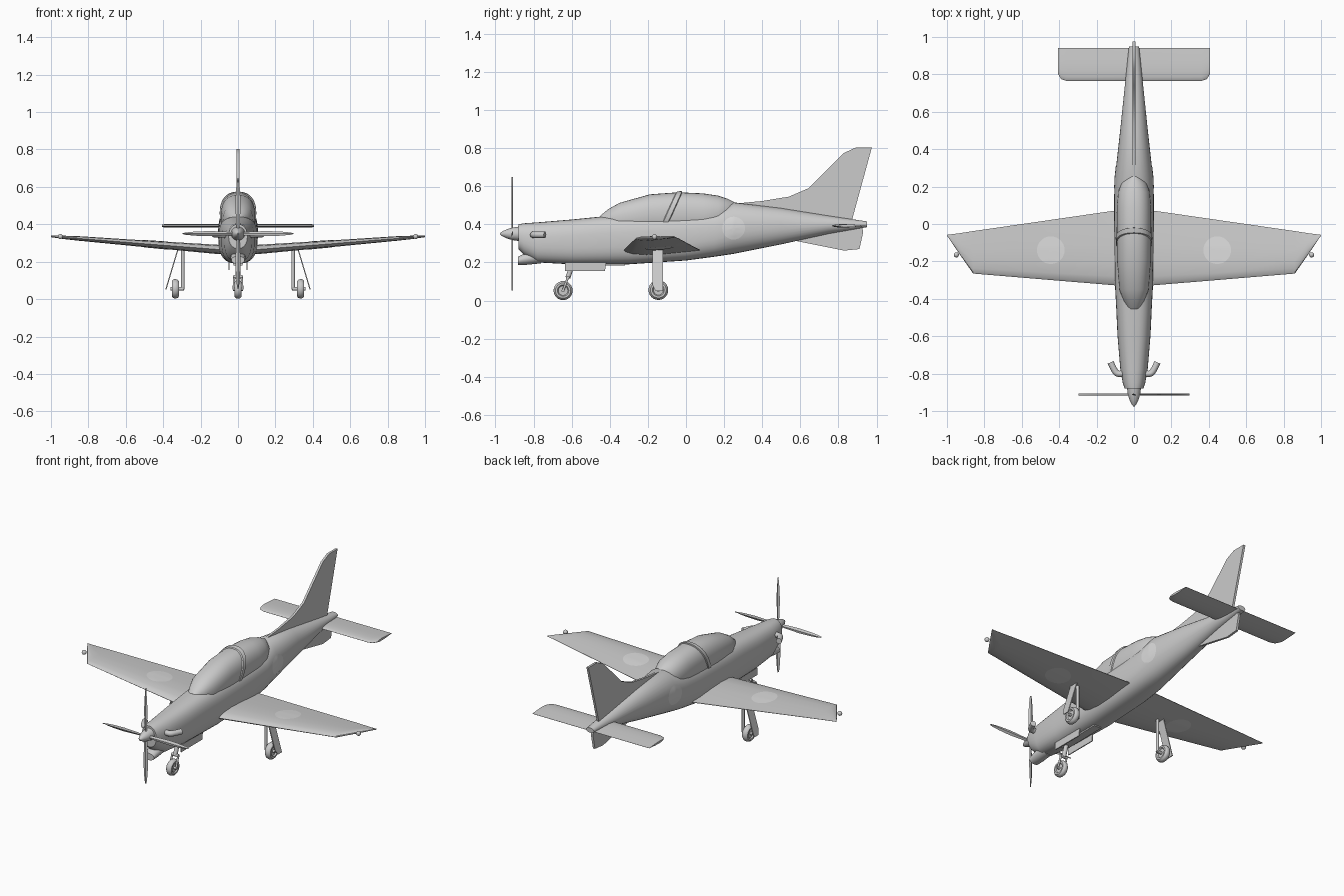
import bpy, bmesh, math
from mathutils import Vector, Matrix
from mathutils.bvhtree import BVHTree

if "Cube" in bpy.data.objects:
    bpy.data.objects.remove(bpy.data.objects["Cube"])


def material(name, v):
    m = bpy.data.materials.new(name)
    m.diffuse_color = (v, v, v, 1)
    m.use_nodes = True
    m.node_tree.nodes["Principled BSDF"].inputs["Base Color"].default_value = m.diffuse_color
    return m


GREY = material("body grey", 0.6)
LIGHT = material("marking light grey", 0.7)


def finish(name, bm, mat=GREY, angle=35, normals=True):
    if normals:
        bmesh.ops.recalc_face_normals(bm, faces=bm.faces)
    me = bpy.data.meshes.new(name)
    bm.to_mesh(me)
    bm.free()
    me.materials.append(mat)
    me.shade_smooth()
    me.set_sharp_from_angle(angle=math.radians(angle))
    ob = bpy.data.objects.new(name, me)
    bpy.context.collection.objects.link(ob)
    return ob


def loft(name, sections, angle=35):
    """Skin closed rings of points and cap both ends."""
    bm = bmesh.new()
    rings = [[bm.verts.new(p) for p in s] for s in sections]
    n = len(rings[0])
    for a, b in zip(rings, rings[1:]):
        for i in range(n):
            j = (i + 1) % n
            bm.faces.new((a[i], a[j], b[j], b[i]))
    bm.faces.new(rings[0])
    bm.faces.new(rings[-1])
    return finish(name, bm, angle=angle)


def oval(y, bottom, top, half, power=2.0, n=32):
    """Superellipse ring across the aircraft."""
    pts = []
    for i in range(n):
        a = math.tau * i / n
        c, s = math.cos(a), math.sin(a)
        x = math.copysign(abs(c) ** (2 / power), c) * half
        z = math.copysign(abs(s) ** (2 / power), s) * (top - bottom) / 2
        pts.append((x, y, (top + bottom) / 2 + z))
    return pts


def airfoil(x, front, back, z, thick):
    """Streamlined ring along the chord at span position x."""
    prof = [(0, 0), (.03, .4), (.12, .8), (.3, 1), (.55, .8), (.8, .4), (1, .06)]
    ring = prof + [(c, -t) for c, t in reversed(prof[1:])]
    return [(x, front + c * (back - front), z + t * thick / 2) for c, t in ring]


def plate(name, points, axis_offset, thick):
    """Flat panel from a y-z outline, thickened along x."""
    bm = bmesh.new()
    f = bm.faces.new([bm.verts.new((axis_offset - thick / 2, y, z)) for y, z in points])
    ext = bmesh.ops.extrude_face_region(bm, geom=[f])
    verts = [v for v in ext["geom"] if isinstance(v, bmesh.types.BMVert)]
    bmesh.ops.translate(bm, verts=verts, vec=(thick, 0, 0))
    return finish(name, bm)


def rod(name, a, b, r1, r2=None, n=12):
    a, b = Vector(a), Vector(b)
    d = b - a
    rot = d.to_track_quat('Z', 'Y').to_matrix().to_4x4()
    bm = bmesh.new()
    bmesh.ops.create_cone(bm, cap_ends=True, segments=n, radius1=r1, radius2=r1 if r2 is None else r2,
                          depth=d.length, matrix=Matrix.Translation((a + b) / 2) @ rot)
    return finish(name, bm)


def ball(name, pos, r):
    bm = bmesh.new()
    bmesh.ops.create_uvsphere(bm, u_segments=14, v_segments=8, radius=r, matrix=Matrix.Translation(pos))
    return finish(name, bm)


def wheel(name, pos, r, w):
    """Rounded tyre with a recessed hub, turned about the x axis."""
    prof = [(-.3, 0), (-.3, .5), (-.5, .6), (-.5, .8), (-.3, .95), (0, 1),
            (.3, .95), (.5, .8), (.5, .6), (.3, .5), (.3, 0)]
    bm = bmesh.new()
    vs = [bm.verts.new((a * w, 0, b * r)) for a, b in prof]
    es = [bm.edges.new(e) for e in zip(vs, vs[1:])]
    bmesh.ops.spin(bm, geom=vs + es, cent=(0, 0, 0), axis=(1, 0, 0), angle=math.tau, steps=24)
    bmesh.ops.remove_doubles(bm, verts=bm.verts, dist=1e-5)
    bmesh.ops.translate(bm, verts=bm.verts, vec=pos)
    return finish(name, bm)


def tube(name, points, r):
    """Bent pipe along a smooth path."""
    cu = bpy.data.curves.new(name, 'CURVE')
    cu.dimensions = '3D'
    cu.bevel_depth, cu.bevel_resolution, cu.use_fill_caps = r, 3, True
    sp = cu.splines.new('NURBS')
    sp.points.add(len(points) - 1)
    for p, co in zip(sp.points, points):
        p.co = (*co, 1)
    sp.order_u, sp.use_endpoint_u, sp.resolution_u = 3, True, 4
    cu.materials.append(GREY)
    ob = bpy.data.objects.new(name, cu)
    bpy.context.collection.objects.link(ob)


def roundel(name, target, centre, u, v, ray, r):
    """Thin disc draped on the target surface along a ray."""
    me = target.data
    tree = BVHTree.FromPolygons([w.co for w in me.vertices], [p.vertices[:] for p in me.polygons])
    ray, n, bm = Vector(ray), 28, bmesh.new()

    def drape(a, k):
        p = Vector(centre) + (Vector(u) * math.cos(a) + Vector(v) * math.sin(a)) * r * k / 4
        hit = tree.ray_cast(p - ray, ray)[0]
        return bm.verts.new((hit or p) - ray * .002)
    mid = drape(0, 0)
    rings = [[drape(math.tau * i / n, k) for i in range(n)] for k in range(1, 5)]
    for i in range(n):
        j = (i + 1) % n
        bm.faces.new((mid, rings[0][i], rings[0][j]))
        for a, b in zip(rings, rings[1:]):
            bm.faces.new((a[i], b[i], b[j], a[j]))
    bm.normal_update()
    if sum((f.normal for f in bm.faces), Vector()).dot(ray) > 0:
        bmesh.ops.reverse_faces(bm, faces=bm.faces)
    finish(name, bm, LIGHT, normals=False)


# Fuselage: y, bottom, top, half width, squareness
fuselage = loft("fuselage", [oval(*s) for s in [
    (-.88, .27, .40, .05, 2.2), (-.85, .24, .405, .06, 2.3), (-.78, .20, .41, .073, 2.4),
    (-.6, .19, .425, .088, 2.6), (-.45, .19, .44, .095, 2.7), (-.3, .19, .45, .103, 2.7),
    (0, .21, .46, .106, 2.7), (.15, .23, .475, .106, 2.5), (.25, .245, .515, .102, 2.2),
    (.5, .295, .485, .074, 2.1), (.75, .35, .445, .048, 2), (.95, .385, .415, .027, 2)]])

# Canopy and its hoop
loft("canopy", [oval(*s) for s in [
    (-.455, .41, .44, .03), (-.41, .36, .478, .055, 2.2), (-.35, .34, .512, .079, 2.3), (-.19, .34, .557, .091, 2.3),
    (-.04, .34, .568, .093, 2.3), (.09, .34, .562, .092, 2.3), (.17, .36, .55, .085, 2.2),
    (.22, .39, .533, .066), (.255, .45, .515, .03)]])
bpy.context.view_layer.update()
hoop = loft("canopy_hoop", [oval(*s) for s in [
    (-.075, .345, .562, .091, 2.3), (-.07, .345, .572, .097, 2.3),
    (-.045, .345, .575, .098, 2.3), (-.04, .345, .565, .092, 2.3)]])
for w in hoop.data.vertices:
    w.co.y += (w.co.z - .52) * .45

# Wing with dihedral and raked tips
half = [(.1, -.328, .072, .265, .05), (.5, -.295, .014, .296, .036), (.86, -.265, -.038, .325, .024),
        (.93, -.165, -.049, .33, .018), (1.0, -.062, -.058, .335, .008)]
wing = loft("wing", [airfoil(-s[0], *s[1:]) for s in reversed(half)] + [airfoil(*s) for s in half], 30)

# Tailplane with clipped front corners
tail = [(.36, .765, .942, .392, .018), (.39, .775, .942, .392, .018), (.405, .8, .942, .392, .014)]
loft("tailplane", [airfoil(-s[0], *s[1:]) for s in reversed(tail)] + [airfoil(*s) for s in tail], 30)

# Fin, rudder and lower fin
plate("fin", [(.25, .48), (.25, .508), (.4, .522), (.54, .545), (.645, .59), (.74, .685), (.83, .775),
              (.89, .802), (.975, .802), (.865, .40), (.6, .42)], 0, .014)
plate("lower_fin", [(.54, .32), (.7, .288), (.83, .262), (.91, .27), (.93, .36), (.92, .40), (.7, .40)], 0, .014)

# Spinner and four propeller blades
loft("spinner", [oval(y, .35 - r, .35 + r, r, 2, 20) for y, r in
                 [(-.975, .004), (-.965, .012), (-.94, .024), (-.91, .033), (-.875, .038)]])
for k in range(4):
    turn = Matrix.Rotation(k * math.pi / 2, 4, 'Y')
    rings = []
    for d, w in [(.02, .008), (.08, .011), (.15, .014), (.23, .011), (.28, .006), (.297, .002)]:
        pts = [(w, -.003, d), (0, -.005, d), (-w, .003, d), (0, .005, d)]
        rings.append([turn @ Vector(p) + Vector((0, -.912, .35)) for p in pts])
    loft("propeller_blade", rings)

# Chin intake
loft("chin_intake", [oval(*s, 2, 20) for s in [(-.882, .187, .23, .036), (-.84, .187, .25, .04), (-.76, .195, .27, .04)]])

# Nose gear
wheel("nose_wheel", (0, -.645, .052), .05, .036)
for s in (-1, 1):
    rod("nose_fork", (s * .023, -.645, .052), (s * .02, -.62, .12), .006)
    plate("nose_gear_door", [(-.635, .155), (-.425, .155), (-.42, .20), (-.635, .20)], s * .048, .006)
rod("nose_axle", (-.028, -.645, .052), (.028, -.645, .052), .008)
rod("nose_fork_bridge", (-.024, -.62, .12), (.024, -.62, .12), .009)
rod("nose_strut", (0, -.62, .12), (0, -.585, .22), .013)
plate("belly_strip", [(-.63, .18), (-.32, .184), (-.32, .2), (-.63, .2)], 0, .05)

for s in (-1, 1):
    # Main gear
    wheel("main_wheel", (s * .335, -.145, .055), .052, .038)
    rod("main_axle", (s * .29, -.145, .055), (s * .36, -.145, .055), .009)
    rod("main_strut", (s * .295, -.145, .05), (s * .295, -.145, .28), .009)
    door = plate("main_gear_door", [(-.175, .27), (-.12, .27), (-.12, .05), (-.16, .05), (-.175, .08)], s * .32, .006)
    for w in door.data.vertices:
        w.co.x += s * (.27 - w.co.z) * .3
    # Exhaust stack
    tube("exhaust", [(s * .06, -.80, .345), (s * .085, -.805, .345), (s * .105, -.785, .345), (s * .125, -.74, .345)], .017)
    # Wingtip lamp
    ball("wingtip_lamp", (s * .95, -.165, .334), .014)
    # Markings
    for side, ray in (("upper", (0, 0, -1)), ("lower", (0, 0, 1))):
        roundel(side + "_wing_marking", wing, (s * .445, -.14, .29), (1, 0, 0), (0, 1, 0), ray, .074)
    roundel("fuselage_marking", fuselage, (s * .1, .25, .38), (0, 1, 0), (0, 0, 1), (-s, 0, 0), .06)
